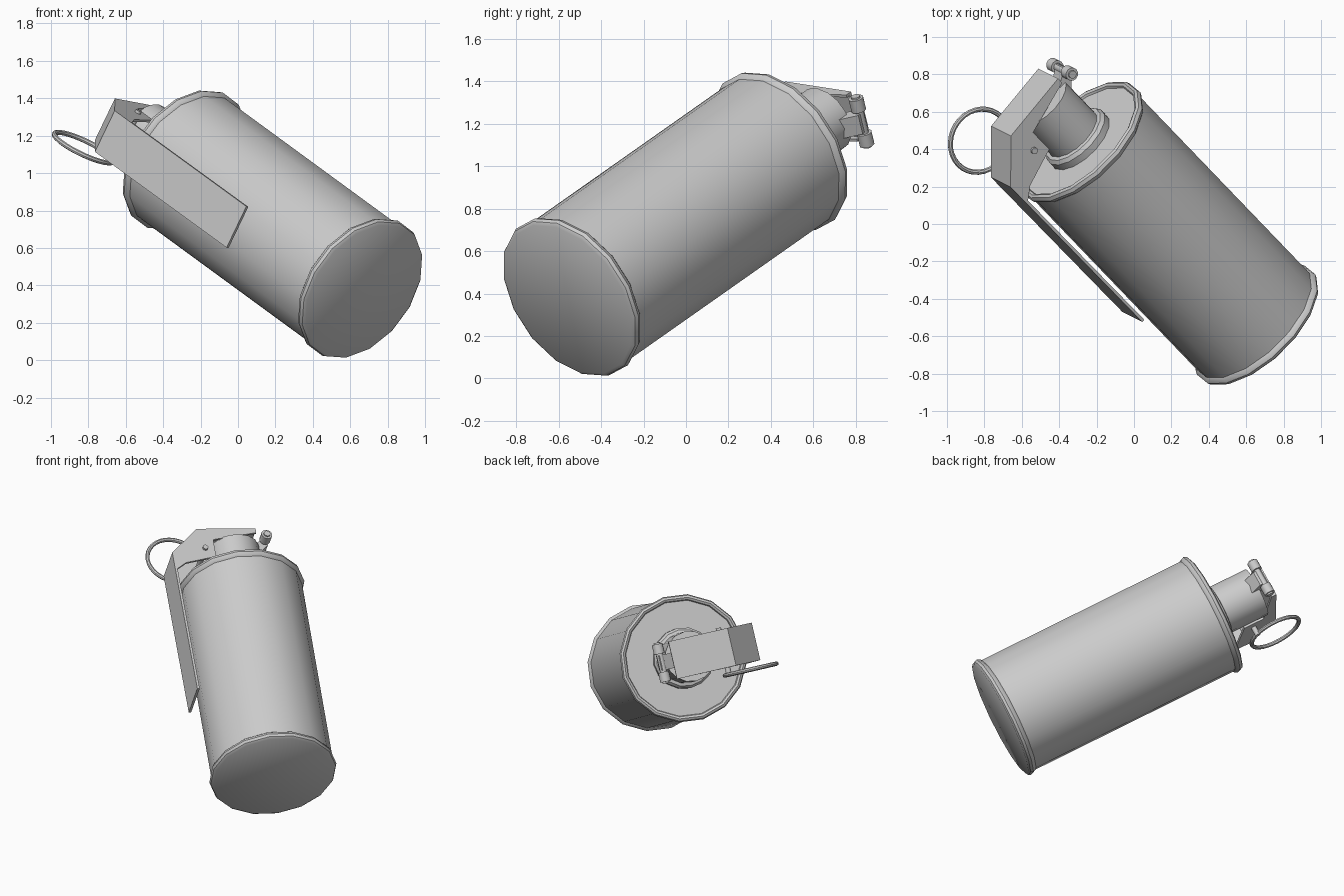
import bpy, bmesh, math
from mathutils import Matrix, Vector

if "Cube" in bpy.data.objects:
    bpy.data.objects.remove(bpy.data.objects["Cube"])

# Tilted frame: w = canister axis, u = towards the lever, v = across the lever
w = Vector((-0.618, 0.643, 0.452)).normalized()
u = Vector((-0.66, -0.734, 0.14))
u = (u - w * u.dot(w)).normalized()
v = w.cross(u)
POSE = Matrix.Translation((0.67, -0.555, 0.372)) @ Matrix((u, v, w)).transposed().to_4x4()

grey = bpy.data.materials.new("grey_metal")
grey.diffuse_color = (0.6, 0.6, 0.6, 1)
grey.use_nodes = True
grey.node_tree.nodes["Principled BSDF"].inputs["Base Color"].default_value = grey.diffuse_color


def finish(name, bm, smooth=True):
    bmesh.ops.remove_doubles(bm, verts=bm.verts, dist=1e-5)
    bmesh.ops.recalc_face_normals(bm, faces=bm.faces)
    bm.transform(POSE)
    me = bpy.data.meshes.new(name)
    bm.to_mesh(me)
    bm.free()
    me.materials.append(grey)
    ob = bpy.data.objects.new(name, me)
    bpy.context.collection.objects.link(ob)
    if smooth:
        bpy.ops.object.select_all(action='DESELECT')
        ob.select_set(True)
        bpy.context.view_layer.objects.active = ob
        bpy.ops.object.shade_smooth_by_angle(angle=math.radians(35))
    return ob


def lathe(name, profile, sides, phase=0.0):
    """Spin (radius, height) points around the canister axis."""
    bm = bmesh.new()
    rot = Matrix.Rotation(phase, 3, 'Z')
    vs = [bm.verts.new(rot @ Vector((r, 0, z))) for r, z in profile]
    es = [bm.edges.new(p) for p in zip(vs, vs[1:])]
    bmesh.ops.spin(bm, geom=vs + es, cent=(0, 0, 0), axis=(0, 0, 1),
                   angle=2 * math.pi, steps=sides, use_merge=True)
    return finish(name, bm)


def plate(name, outline, y0, y1):
    """Extrude an (x, z) outline across the lever."""
    bm = bmesh.new()
    f = bm.faces.new([bm.verts.new((x, y0, z)) for x, z in outline])
    new = bmesh.ops.extrude_face_region(bm, geom=[f])["geom"]
    bmesh.ops.translate(bm, vec=(0, y1 - y0, 0),
                        verts=[g for g in new if isinstance(g, bmesh.types.BMVert)])
    return finish(name, bm, False)


def rod(name, x, z, y0, y1, r, sides=12):
    bm = bmesh.new()
    m = Matrix.Translation((x, (y0 + y1) / 2, z)) @ Matrix.Rotation(math.pi / 2, 4, 'X')
    bmesh.ops.create_cone(bm, cap_ends=True, segments=sides, radius1=r, radius2=r,
                          depth=y1 - y0, matrix=m)
    return finish(name, bm)


def torus(name, centre, major, minor, n=32, m=8):
    """Ring lying in the plane of the lever's side."""
    bm = bmesh.new()
    grid = []
    for i in range(n):
        a = 2 * math.pi * i / n
        grid.append([])
        for j in range(m):
            b = 2 * math.pi * j / m
            r = major + minor * math.cos(b)
            grid[-1].append(bm.verts.new(Vector(centre) + Vector(
                (r * math.cos(a), minor * math.sin(b), r * math.sin(a)))))
    for i in range(n):
        for j in range(m):
            k, l = (i + 1) % n, (j + 1) % m
            bm.faces.new((grid[i][j], grid[k][j], grid[k][l], grid[i][l]))
    return finish(name, bm)


# Canister with rolled rims and a slightly sunken lid
lathe("canister", [(0, 0), (0.395, 0), (0.411, 0.01), (0.418, 0.027), (0.411, 0.045), (0.4, 0.055),
                   (0.4, 1.515), (0.411, 1.525), (0.418, 1.542), (0.411, 1.562), (0.397, 1.57),
                   (0.383, 1.562), (0.378, 1.55), (0, 1.55)], 16, math.radians(5.4))

# Fuze neck and collar
lathe("fuze_neck", [(0, 1.54), (0.2, 1.54), (0.2, 1.59), (0.185, 1.61), (0.165, 1.615),
                    (0.165, 1.88), (0, 1.88)], 16)

# Bent safety lever
plate("lever", [(0.455, 0.61), (0.463, 1.74), (0.27, 1.945), (-0.13, 1.965),
                (-0.13, 1.95), (0.262, 1.93), (0.447, 1.735), (0.439, 0.61)], -0.125, 0.125)

# Side flanges of the lever head
flange = [(-0.13, 1.96), (0.268, 1.94), (0.458, 1.738), (0.457, 1.6), (0.38, 1.66),
          (0.17, 1.72), (0.17, 1.86), (-0.13, 1.93)]
for side, s in (("left", -1), ("right", 1)):
    plate("lever_flange_" + side, flange, s * 0.111, s * 0.125)

# Hinge: outer knuckles, middle knuckle with its arm, and the hinge pin
for side, s in (("left", -1), ("right", 1)):
    a, b = sorted((s * 0.06, s * 0.125))
    rod("hinge_knuckle_" + side, -0.2, 1.92, a, b, 0.036)
plate("hinge_arm", [(-0.21, 1.945), (-0.12, 1.89), (-0.1, 1.82), (-0.15, 1.82), (-0.22, 1.89)],
      -0.05, 0.05)
rod("hinge_pin", -0.2, 1.92, -0.135, 0.135, 0.022)

# Safety pin and pull ring
rod("safety_pin", 0.235, 1.785, -0.185, 0.14, 0.018)
torus("pull_ring", (0.362, -0.172, 1.913), 0.173, 0.014)
